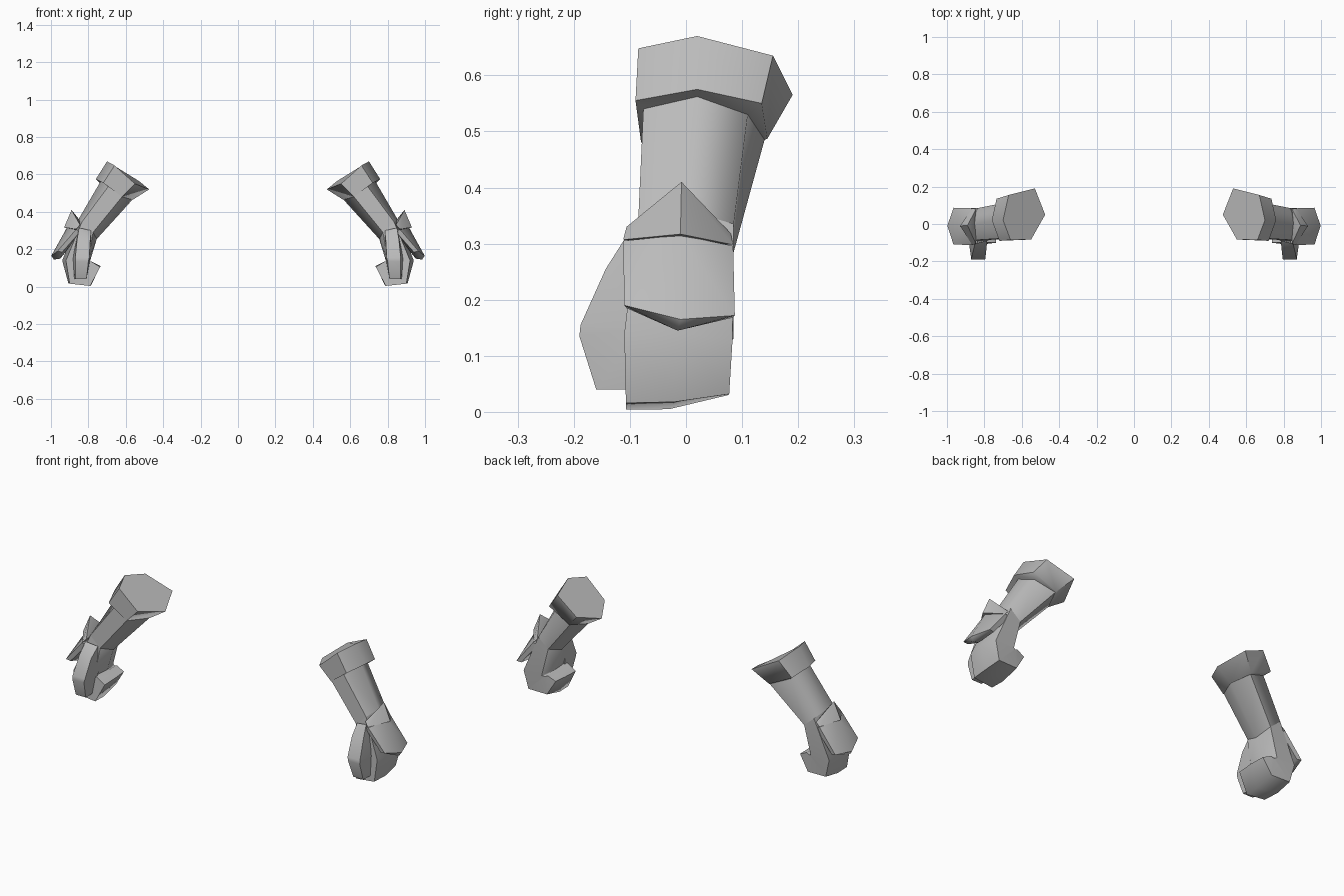
import bpy, bmesh, math

grey = bpy.data.materials.new("steel_grey")
grey.diffuse_color = (0.5, 0.5, 0.5, 1)


def finish(bm, name, angle):
    bmesh.ops.recalc_face_normals(bm, faces=bm.faces[:])
    me = bpy.data.meshes.new(name)
    bm.to_mesh(me)
    bm.free()
    me.materials.append(grey)
    me.shade_smooth()
    me.set_sharp_from_angle(angle=math.radians(angle))
    ob = bpy.data.objects.new(name, me)
    bpy.context.collection.objects.link(ob)


def loft(name, rings, side, angle=62):
    """Skin a row of equal-sized rings and cap both ends."""
    bm = bmesh.new()
    loops = [[bm.verts.new((side * x, y, z)) for x, y, z in r] for r in rings]
    n = len(loops[0])
    for a, b in zip(loops, loops[1:]):
        for i in range(n):
            j = (i + 1) % n
            bm.faces.new((a[i], a[j], b[j], b[i]))
    bm.faces.new(loops[0])
    bm.faces.new(loops[-1])
    finish(bm, name, angle)


def hull(name, points, side, angle=50):
    """Convex faceted solid around a few corner points."""
    bm = bmesh.new()
    for x, y, z in points:
        bm.verts.new((side * x, y, z))
    res = bmesh.ops.convex_hull(bm, input=bm.verts[:])
    loose = [v for v in bm.verts if not v.link_faces]
    bmesh.ops.delete(bm, geom=loose, context='VERTS')
    finish(bm, name, angle)


# six-sided sections, outer side first
cuff_end = [(.66, -.085, .648), (.70, .02, .67), (.67, .155, .635),
            (.53, .19, .565), (.475, .05, .52), (.55, -.083, .55)]
cuff_rim = [(.72, -.09, .555), (.76, .02, .575), (.735, .135, .55),
            (.605, .145, .487), (.562, .04, .465), (.62, -.08, .48)]
sleeve_top = [(.69, -.076, .54), (.735, .02, .562), (.71, .11, .53),
              (.605, .14, .485), (.564, .04, .465), (.62, -.076, .48)]
wrist = [(.835, -.085, .345), (.853, 0, .36), (.835, .085, .335),
         (.775, .085, .285), (.755, 0, .255), (.775, -.085, .29)]
knuckles = [(.92, -.11, .14), (.94, -.01, .14), (.925, .083, .13),
            (.815, .085, .13), (.79, 0, .14), (.80, -.10, .14)]
finger_bend = [(.90, -.107, .016), (.907, -.02, .018), (.90, .077, .032),
               (.805, .08, .128), (.792, 0, .136), (.80, -.10, .136)]
finger_base = [(.79, -.107, .004), (.787, -.03, .005), (.79, .075, .03),
               (.80, .078, .126), (.789, 0, .134), (.795, -.10, .134)]
finger_tip = [(.737, -.10, .105), (.735, -.01, .11), (.74, .07, .112),
              (.785, .075, .133), (.786, 0, .135), (.785, -.10, .135)]

for side, tag in ((1, "right"), (-1, "left")):
    loft(f"{tag}_cuff", [cuff_end, cuff_rim, sleeve_top], side)
    loft(f"{tag}_forearm", [sleeve_top, wrist], side)
    loft(f"{tag}_fist", [wrist, knuckles, finger_bend, finger_base, finger_tip], side, 70)

    # thumb folded across the front of the fist
    hull(f"{tag}_thumb", [
        (.785, -.09, .30), (.85, -.105, .315), (.79, -.143, .25), (.86, -.143, .255),
        (.795, -.188, .155), (.87, -.188, .155), (.80, -.19, .135), (.87, -.19, .135),
        (.81, -.16, .04), (.87, -.16, .04), (.81, -.10, .04), (.875, -.10, .04),
        (.79, -.08, .15), (.885, -.08, .15)], side)

    # peaked flap over the wrist
    hull(f"{tag}_wrist_flap", [
        (.89, -.008, .41), (.93, -.01, .317), (.865, -.112, .307), (.865, .084, .298),
        (.845, -.106, .33), (.845, .08, .318), (.85, -.008, .36)], side, 35)

    # ridged plate covering the back of the hand
    hull(f"{tag}_hand_plate", [
        (.915, -.01, .315), (.867, -.112, .305), (.867, .084, .296),
        (.838, -.105, .30), (.838, .08, .29),
        (.998, -.01, .165), (.985, -.015, .145), (.95, -.015, .15),
        (.965, -.11, .19), (.965, .087, .172), (.94, -.106, .185), (.94, .083, .168)],
        side, 50)
